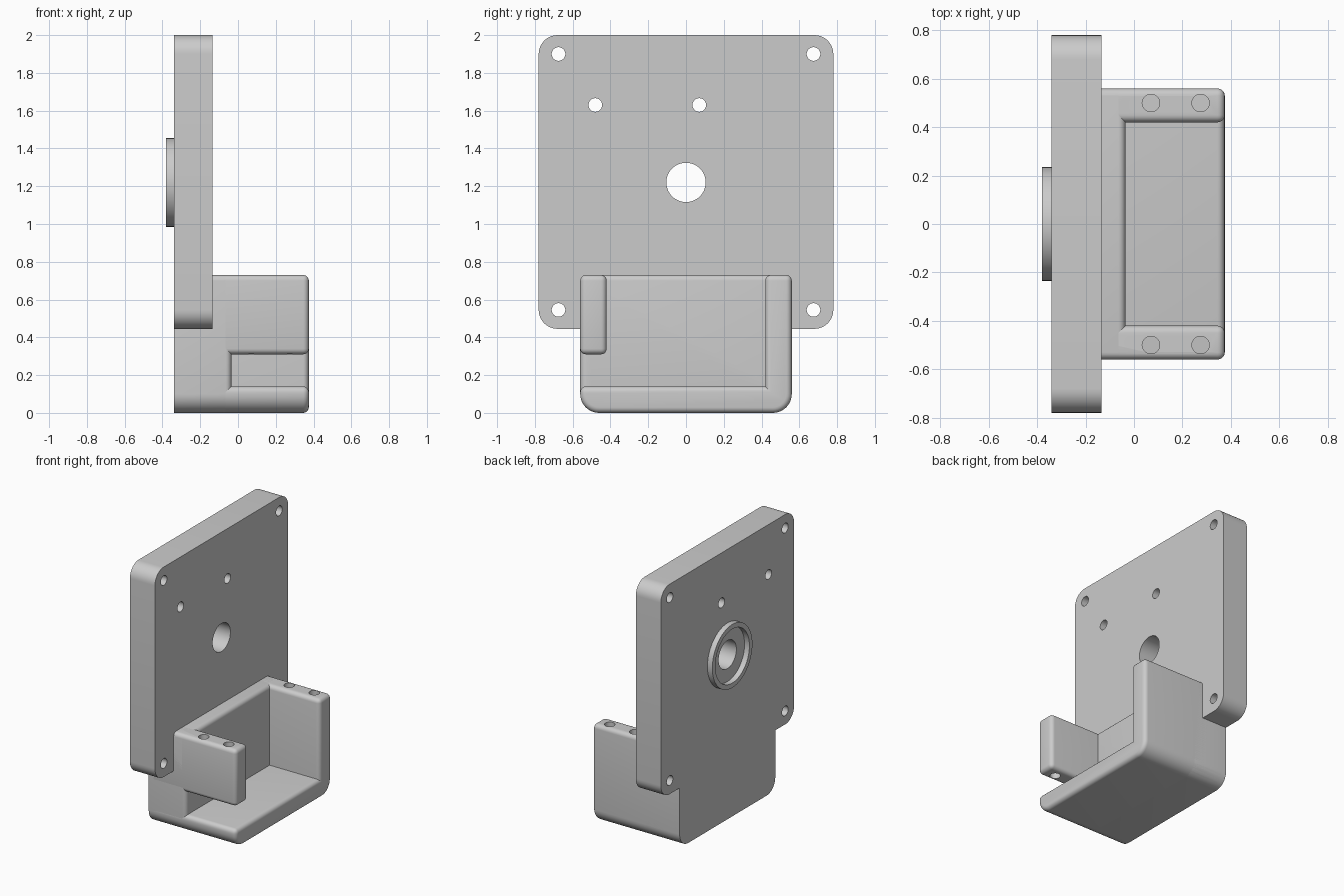
import bpy, bmesh, math
from mathutils import Matrix, Vector

cube = bpy.data.objects.get("Cube")
if cube:
    bpy.data.objects.remove(cube, do_unlink=True)

grey = bpy.data.materials.new("light grey plastic")
grey.use_nodes = True
COLOR = (0.6, 0.6, 0.6, 1)
grey.diffuse_color = COLOR
grey.node_tree.nodes["Principled BSDF"].inputs["Base Color"].default_value = COLOR

SOFT = 0.03    # small edge rounding
ROUND = 0.1    # large corner radius
BACK, FRONT, PLATE_FRONT, WALL_FRONT = -0.34, 0.375, -0.135, -0.035
HALF, INNER, TOP, FLOOR, NOTCH = 0.56, 0.42, 0.73, 0.14, 0.31


def make_object(name, bm):
    bmesh.ops.recalc_face_normals(bm, faces=bm.faces)
    mesh = bpy.data.meshes.new(name)
    bm.to_mesh(mesh)
    bm.free()
    mesh.materials.append(grey)
    obj = bpy.data.objects.new(name, mesh)
    bpy.context.collection.objects.link(obj)
    return obj


def bevel(bm, edges, radius, segments):
    bmesh.ops.bevel(bm, geom=edges, offset=radius, offset_type='OFFSET', segments=segments,
                    profile=0.5, affect='EDGES', clamp_overlap=False)


def prism(name, corners, x0, x1, soft_rim=True):
    """Extrude a y-z outline of (y, z, radius) along x, rounding corners and the front rim."""
    outline = []
    count = len(corners)
    for i, (y, z, r) in enumerate(corners):
        p = Vector((y, z))
        if r != ROUND:
            outline.append((p, r == SOFT))
            continue
        a = (Vector(corners[i - 1][:2]) - p).normalized()
        b = (Vector(corners[(i + 1) % count][:2]) - p).normalized()
        for k in range(11):
            t = k / 10 * math.pi / 2
            outline.append((p + r * (a * (1 - math.sin(t)) + b * (1 - math.cos(t))), False))
    bm = bmesh.new()
    back = [bm.verts.new((x0, *p)) for p, _ in outline]
    front = [bm.verts.new((x1, *p)) for p, _ in outline]
    bm.faces.new(back)
    bm.faces.new(front)
    n = len(outline)
    for i in range(n):
        j = (i + 1) % n
        bm.faces.new((back[i], back[j], front[j], front[i]))
    bmesh.ops.recalc_face_normals(bm, faces=bm.faces)
    edges = [bm.edges.get((back[i], front[i])) for i in range(n) if outline[i][1]]
    if soft_rim:
        edges += [bm.edges.get((front[i], front[(i + 1) % n])) for i in range(n)]
    if edges:
        bevel(bm, edges, SOFT, 5)
    return make_object(name, bm)


def cylinders(name, items, axis):
    """Cylinders given as (centre, radius, length) along one axis."""
    bm = bmesh.new()
    turn = Matrix.Rotation(math.pi / 2, 4, 'Y') if axis == 'X' else Matrix()
    for centre, radius, length in items:
        bmesh.ops.create_cone(bm, cap_ends=True, segments=48, radius1=radius, radius2=radius,
                              depth=length, matrix=Matrix.Translation(centre) @ turn)
    return make_object(name, bm)


def cut(obj, cutter):
    cutter.hide_render = True
    mod = obj.modifiers.new("holes", 'BOOLEAN')
    mod.operation = 'DIFFERENCE'
    mod.solver = 'EXACT'
    mod.object = cutter
    bpy.context.view_layer.objects.active = obj
    bpy.ops.object.modifier_apply(modifier=mod.name)
    bpy.data.objects.remove(cutter, do_unlink=True)


# Mounting plate with screw holes and shaft hole
plate = prism("mounting_plate", [(y, z, ROUND) for y, z in
              ((-0.78, 0.445), (0.78, 0.445), (0.78, 2), (-0.78, 2))],
              BACK, PLATE_FRONT, soft_rim=False)
screws = [(y, z) for y in (-0.675, 0.675) for z in (0.545, 1.9)] + [(-0.48, 1.63), (0.07, 1.63)]
holes = [((-0.24, y, z), 0.036, 1) for y, z in screws] + [((-0.24, 0, 1.22), 0.104, 1)]
cut(plate, cylinders("plate_holes", holes, 'X'))

# Raised locating ring behind the shaft hole
ring = cylinders("locating_ring", [((-0.355, 0, 1.22), 0.235, 0.05)], 'X')
cut(ring, cylinders("ring_bore", [((-0.35, 0, 1.22), 0.2, 1)], 'X'))

# Bracket back wall
wall = prism("bracket_back_wall", [(-HALF, 0, ROUND), (HALF, 0, ROUND),
             (HALF, TOP, SOFT), (-HALF, TOP, SOFT)], BACK, WALL_FRONT)

# Bracket floor and full-height arm in one L shape
frame = prism("bracket_floor_and_left_arm", [
    (-HALF, 0, ROUND), (HALF, 0, ROUND), (HALF, TOP, SOFT), (INNER, TOP, SOFT),
    (INNER, FLOOR, 0), (-HALF, FLOOR, SOFT)], -0.3, FRONT)

# Short arm above the side notch
arm = prism("bracket_right_arm", [(-HALF, NOTCH, SOFT), (-INNER, NOTCH, SOFT),
            (-INNER, TOP, SOFT), (-HALF, TOP, SOFT)], -0.3, FRONT)

# Vertical screw holes in both arms
for part, y, low in ((frame, 0.5, NOTCH), (arm, -0.5, 0.2)):
    cut(part, cylinders("arm_holes", [((x, y, (low + 1) / 2), 0.036, 1 - low)
                                      for x in (0.07, 0.275)], 'Z'))

# Smooth rounded surfaces, keep edges sharp
bpy.ops.object.select_all(action='DESELECT')
for obj in (plate, ring, wall, frame, arm):
    obj.select_set(True)
bpy.context.view_layer.objects.active = plate
bpy.ops.object.shade_smooth_by_angle(angle=math.radians(30))
